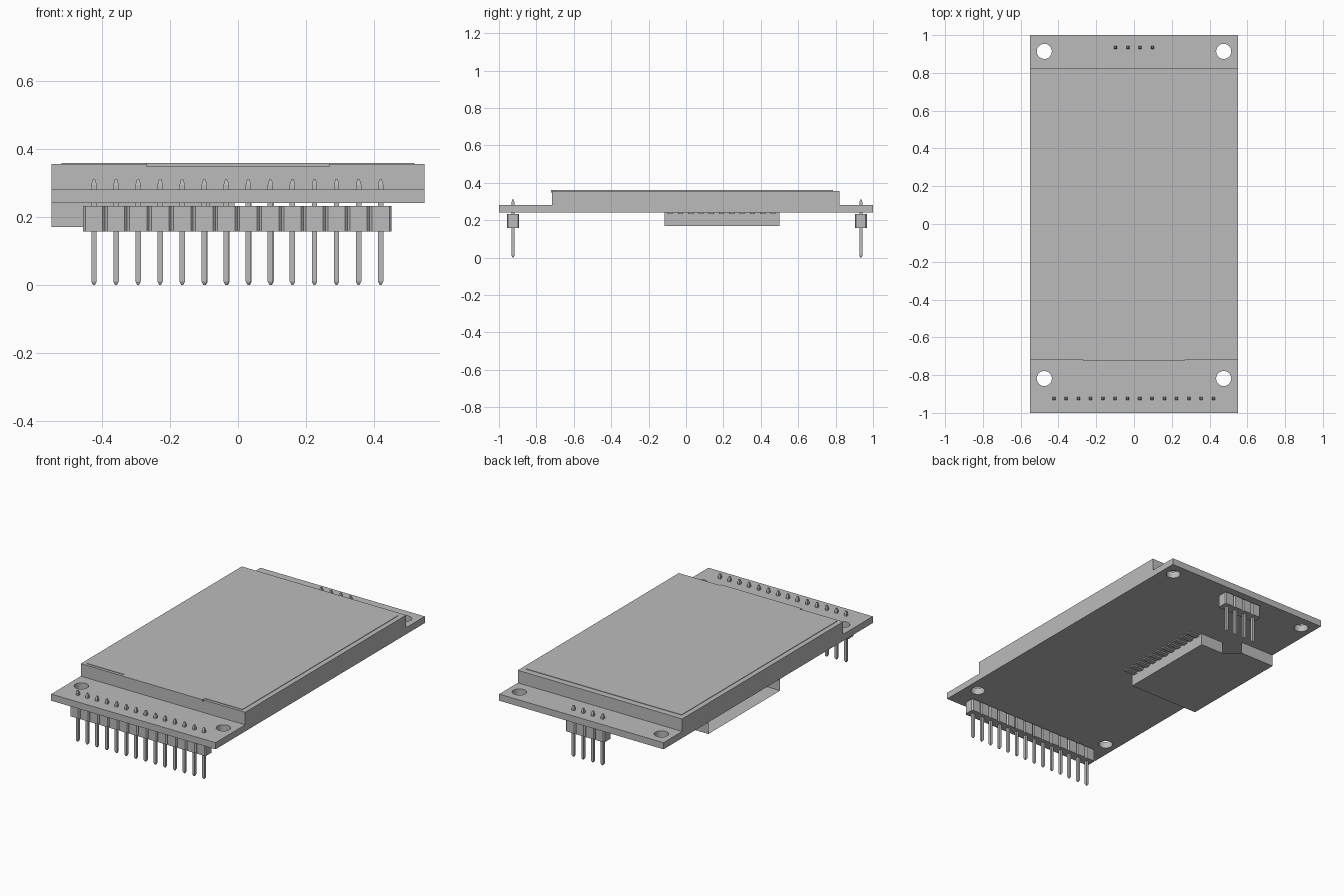
import bpy, bmesh
from mathutils import Matrix

old = bpy.data.objects.get("Cube")
if old:
    bpy.data.objects.remove(old, do_unlink=True)

grey = bpy.data.materials.new("plain grey")
grey.use_nodes = True
grey.diffuse_color = (0.5, 0.5, 0.5, 1)
bsdf = next(n for n in grey.node_tree.nodes if n.type == 'BSDF_PRINCIPLED')
bsdf.inputs["Base Color"].default_value = grey.diffuse_color


def finish(name, bm):
    mesh = bpy.data.meshes.new(name)
    bm.to_mesh(mesh)
    bm.free()
    mesh.materials.append(grey)
    obj = bpy.data.objects.new(name, mesh)
    bpy.context.collection.objects.link(obj)
    return obj


def add_box(bm, x, y, z):
    size = [b - a for a, b in (x, y, z)]
    mid = [(a + b) / 2 for a, b in (x, y, z)]
    bmesh.ops.create_cube(bm, size=1, matrix=Matrix.Translation(mid) @ Matrix.Diagonal((*size, 1)))


def box(name, x, y, z):
    bm = bmesh.new()
    add_box(bm, x, y, z)
    return finish(name, bm)


def add_loft(bm, rings):
    """Closed solid through stacked rings of equal point count."""
    loops = [[bm.verts.new(p) for p in ring] for ring in rings]
    n = len(loops[0])
    for low, high in zip(loops, loops[1:]):
        for i in range(n):
            j = (i + 1) % n
            bm.faces.new((low[i], low[j], high[j], high[i]))
    bm.faces.new(loops[0][::-1])
    bm.faces.new(loops[-1])


def square(x, y, z, h):
    return [(x + sx * h, y + sy * h, z) for sx, sy in ((-1, -1), (1, -1), (1, 1), (-1, 1))]


def octagon(x, y, z, h, cut):
    s = h - cut
    pts = ((-s, -h), (s, -h), (h, -s), (h, s), (s, h), (-s, h), (-h, s), (-h, -s))
    return [(x + a, y + b, z) for a, b in pts]


PITCH = 0.065


def pin_header(name, count, x_mid, y):
    xs = [x_mid + (i - (count - 1) / 2) * PITCH for i in range(count)]
    pins, housing = bmesh.new(), bmesh.new()
    for x in xs:
        add_loft(pins, [square(x, y, z, h) for z, h in
                        ((0, 0.003), (0.01, 0.008), (0.295, 0.008), (0.31, 0.004))])
        add_loft(housing, [octagon(x, y, z, PITCH / 2, 0.007) for z in (0.157, 0.232)])
    finish(name + "_pins", pins)
    finish(name + "_housing", housing)


# Circuit board with four mounting holes
board = box("circuit_board", (-0.55, 0.55), (-1, 1), (0.241, 0.281))
bm = bmesh.new()
for x in (-0.475, 0.475):
    for y in (-0.818, 0.914):
        bmesh.ops.create_cone(bm, cap_ends=True, segments=32, radius1=0.04, radius2=0.04,
                              depth=0.2, matrix=Matrix.Translation((x, y, 0.26)))
cutter = finish("hole_cutter", bm)
cutter.hide_render = True
mod = board.modifiers.new("mounting holes", 'BOOLEAN')
mod.operation = 'DIFFERENCE'
mod.solver = 'EXACT'
mod.object = cutter
bpy.context.view_layer.objects.active = board
board.select_set(True)
bpy.ops.object.modifier_apply(modifier=mod.name)
bpy.data.objects.remove(cutter, do_unlink=True)
bpy.ops.object.shade_smooth_by_angle()

# Display block, thin glass and its front tab
box("display_block", (-0.55, 0.55), (-0.717, 0.822), (0.281, 0.357))
box("display_glass", (-0.52, 0.52), (-0.7, 0.785), (0.356, 0.36))
box("glass_tab", (-0.27, 0.27), (-0.723, -0.69), (0.348, 0.36))

# Front and back pin headers
pin_header("front_header", 14, -0.002, -0.925)
pin_header("back_header", 4, 0, 0.935)

# Card slot: sheet shell, open at the board edge and at the slanted corner
outline = [(-0.55, 0.572), (-0.32, 0.572), (-0.24, 0.5), (-0.083, 0.5), (-0.083, -0.115), (-0.55, -0.115)]
bm = bmesh.new()
low = [bm.verts.new((x, y, 0.17)) for x, y in outline]
high = [bm.verts.new((x, y, 0.241)) for x, y in outline]
bm.faces.new(low)
for i in (0, 2, 3, 4):
    bm.faces.new((low[i + 1], low[i], high[i], high[i + 1]))
finish("card_slot", bm)

# Row of flat contacts beside the slot
bm = bmesh.new()
for i in range(11):
    y = -0.085 + i * 0.055
    add_box(bm, (-0.09, -0.01), (y - 0.014, y + 0.014), (0.233, 0.241))
finish("slot_contacts", bm)
